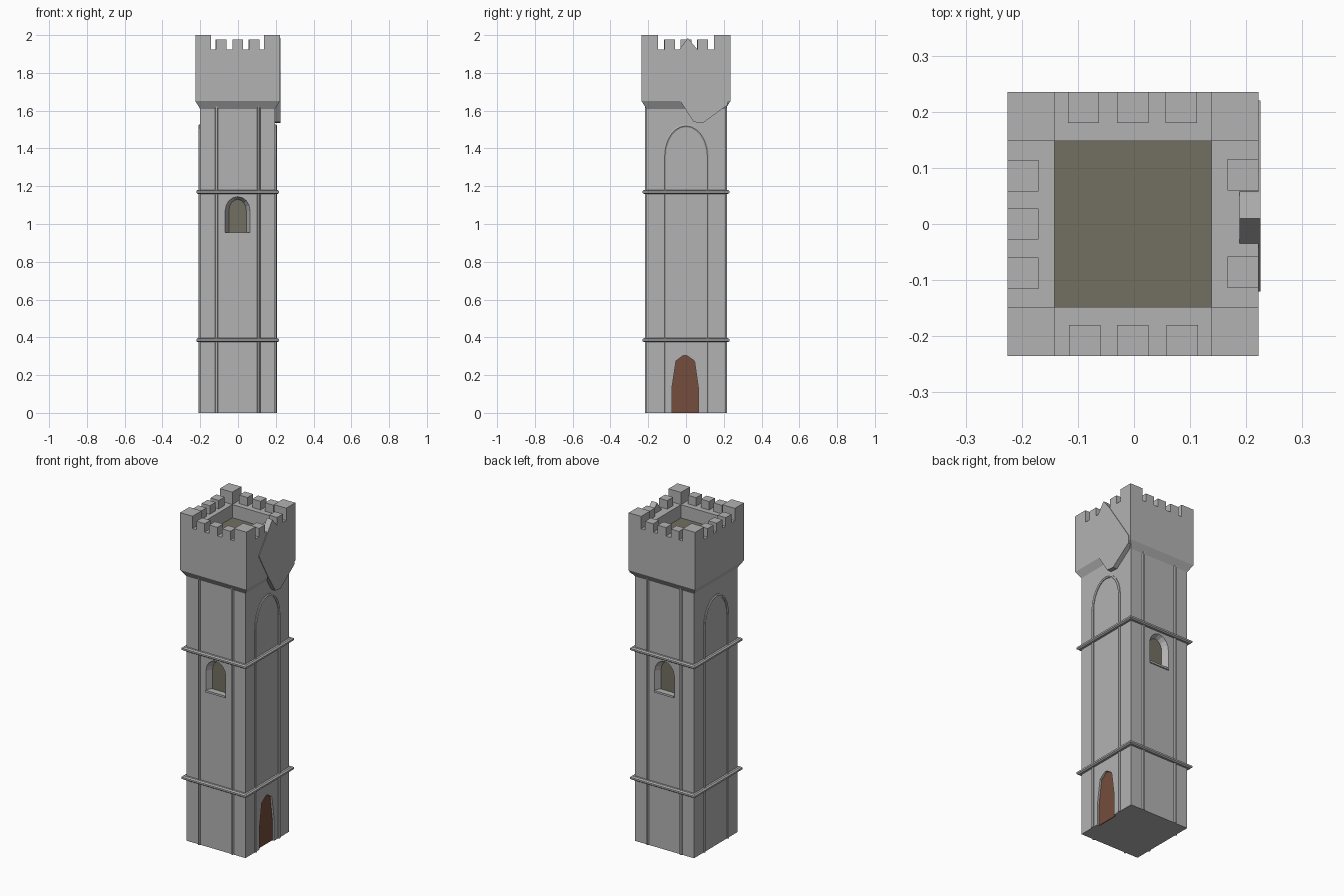
import bpy, bmesh, math

if "Cube" in bpy.data.objects:
    bpy.data.objects.remove(bpy.data.objects["Cube"])

def material(name, rgb):
    m = bpy.data.materials.new(name)
    m.diffuse_color = (*rgb, 1)
    m.use_nodes = True
    m.node_tree.nodes["Principled BSDF"].inputs["Base Color"].default_value = m.diffuse_color
    return m

STONE = material("grey stone", (0.45, 0.45, 0.45))
OLIVE = material("olive floor", (0.17, 0.162, 0.122))
WOOD = material("brown wood", (0.175, 0.075, 0.046))

HX, HY = 0.199, 0.21          # shaft half sizes
HEADX, HEADY = 0.2235, 0.235  # head half sizes
INX, INY = 0.14, 0.148        # opening inside the parapet
PARAPET, FLOOR = 1.925, 1.845

# maps (across, up, outward) on a tower face to world space
SIDES = {
    "front": lambda u, v, d: (u, -d, v),
    "back": lambda u, v, d: (-u, d, v),
    "right": lambda u, v, d: (d, u, v),
    "left": lambda u, v, d: (-d, -u, v),
}

def loft(name, loops, mat, end_mat=None):
    """Skin equal-length loops of points and cap both ends."""
    bm = bmesh.new()
    rings = [[bm.verts.new(p) for p in loop] for loop in loops]
    n = len(rings[0])
    for a, b in zip(rings, rings[1:]):
        for i in range(n):
            j = (i + 1) % n
            bm.faces.new((a[i], a[j], b[j], b[i]))
    bm.faces.new(rings[0][::-1])
    cap = bm.faces.new(rings[-1])
    if end_mat:
        cap.material_index = 1
    bmesh.ops.recalc_face_normals(bm, faces=bm.faces)
    me = bpy.data.meshes.new(name)
    bm.to_mesh(me)
    bm.free()
    me.materials.append(mat)
    if end_mat:
        me.materials.append(end_mat)
    ob = bpy.data.objects.new(name, me)
    bpy.context.collection.objects.link(ob)
    return ob

def rect(hx, hy, z):
    return [(-hx, -hy, z), (hx, -hy, z), (hx, hy, z), (-hx, hy, z)]

def box(name, x0, x1, y0, y1, z0, z1, mat=STONE):
    return loft(name, [[(x0, y0, z), (x1, y0, z), (x1, y1, z), (x0, y1, z)]
                       for z in (z0, z1)], mat)

def on_side(side, outline, d):
    return [SIDES[side](u, v, d) for u, v in outline]

def arch(half, z0, spring, top, steps=8):
    """Outline of an arched opening, from lower right round to lower left."""
    pts = [(half, z0)]
    for i in range(steps + 1):
        a = math.pi * i / steps
        pts.append((half * math.cos(a), spring + (top - spring) * math.sin(a)))
    return pts + [(-half, z0)]

def rib(name, points, radius=0.0085):
    cu = bpy.data.curves.new(name, 'CURVE')
    cu.dimensions = '3D'
    cu.bevel_depth = radius
    cu.bevel_resolution = 1
    cu.use_fill_caps = True
    sp = cu.splines.new('POLY')
    sp.points.add(len(points) - 1)
    for p, co in zip(sp.points, points):
        p.co = (*co, 1)
    cu.materials.append(STONE)
    ob = bpy.data.objects.new(name, cu)
    bpy.context.collection.objects.link(ob)
    bpy.ops.object.select_all(action='DESELECT')
    ob.select_set(True)
    bpy.context.view_layer.objects.active = ob
    bpy.ops.object.convert(target='MESH')
    for f in bpy.context.object.data.polygons:
        f.use_smooth = False

def cut(target, cutter):
    mod = target.modifiers.new("cut", 'BOOLEAN')
    mod.operation = 'DIFFERENCE'
    mod.solver = 'EXACT'
    mod.object = cutter
    bpy.context.view_layer.objects.active = target
    bpy.ops.object.modifier_apply(modifier=mod.name)
    bpy.data.objects.remove(cutter)

# shaft
shaft = loft("shaft", [rect(HX, HY, 0), rect(HX, HY, 1.62)], STONE)

# splayed arched windows with pane and sill, front and back
outer = arch(0.066, 0.945, 1.07, 1.145)
inner = arch(0.046, 0.952, 1.07, 1.13)
for side in ("front", "back"):
    cut(shaft, loft("window_cutter", [on_side(side, outer, HY + 0.03),
                                      on_side(side, outer, HY),
                                      on_side(side, inner, HY - 0.035)], STONE))
    loft(side + "_window_pane", [on_side(side, inner, HY - 0.038),
                                 on_side(side, inner, HY - 0.033)], OLIVE)
    sill = [(-0.066, 0.942), (0.066, 0.942), (0.066, 0.954), (-0.066, 0.954)]
    loft(side + "_window_sill", [on_side(side, sill, HY - 0.03),
                                 on_side(side, sill, HY + 0.007)], STONE)

# recessed door on the right side
door = [(-0.075, -0.01), (0.066, -0.01), (0.066, 0.13), (0.045, 0.275),
        (0.01, 0.3), (-0.005, 0.305), (-0.02, 0.3), (-0.053, 0.275), (-0.075, 0.13)]
cut(shaft, loft("door_cutter", [on_side("right", door, HX + 0.03),
                                on_side("right", door, HX - 0.015)], STONE))
panel = [(u, max(v, 0)) for u, v in door]
loft("door", [on_side("right", panel, HX - 0.018),
              on_side("right", panel, HX - 0.012)], WOOD)

# straight ribs on front and back, arched ribs on the sides
for side in ("front", "back"):
    for u in (-0.112, 0.112):
        rib(side + "_rib", on_side(side, [(u, 0), (u, 1.635)], HY))
for side in ("right", "left"):
    rib(side + "_arch_rib", on_side(side, arch(0.113, 0, 1.36, 1.52, 12), HX))

# rounded string courses
for z in (0.385, 1.17):
    rings = []
    for off, dz in ((-0.01, -0.011), (0.012, -0.011), (0.02, -0.005),
                    (0.02, 0.005), (0.012, 0.011), (-0.01, 0.011)):
        rings.append(rect(HX + off, HY + off, z + dz))
    loft("string_course", rings, STONE)

# flared hollow head with olive floor
loft("head", [rect(HX, HY, 1.61), rect(HEADX, HEADY, 1.65),
              rect(HEADX, HEADY, PARAPET), rect(INX, INY, PARAPET),
              rect(INX, INY, FLOOR)], STONE, OLIVE)

# corner merlons
for sx in (-1, 1):
    for sy in (-1, 1):
        xs = sorted((sx * INX, sx * HEADX))
        ys = sorted((sy * INY, sy * HEADY))
        box("corner_merlon", *xs, *ys, PARAPET - 0.01, 2.0)

# small merlons; the middle one on the right is broken away
for side, d in (("front", HEADY), ("back", HEADY), ("left", HEADX), ("right", HEADX)):
    for u in (-0.086, 0.0, 0.088):
        if side == "right" and u == 0.0:
            continue
        sq = [(u - 0.028, PARAPET - 0.01), (u + 0.028, PARAPET - 0.01),
              (u + 0.028, 1.977), (u - 0.028, 1.977)]
        loft(side + "_merlon", [on_side(side, sq, d - 0.055), on_side(side, sq, d)], STONE)

# jagged broken slab on the right of the head
slab = [(0.01, 1.985), (-0.12, 1.81), (-0.03, 1.65), (0.04, 1.54),
        (0.09, 1.535), (0.22, 1.63), (0.22, 1.68), (0.055, 1.93)]
loft("broken_slab", [on_side("right", slab, 0.19), on_side("right", slab, 0.227)], STONE)

# small sideways offset of the whole tower
for ob in bpy.data.objects:
    ob.location.x -= 0.002
